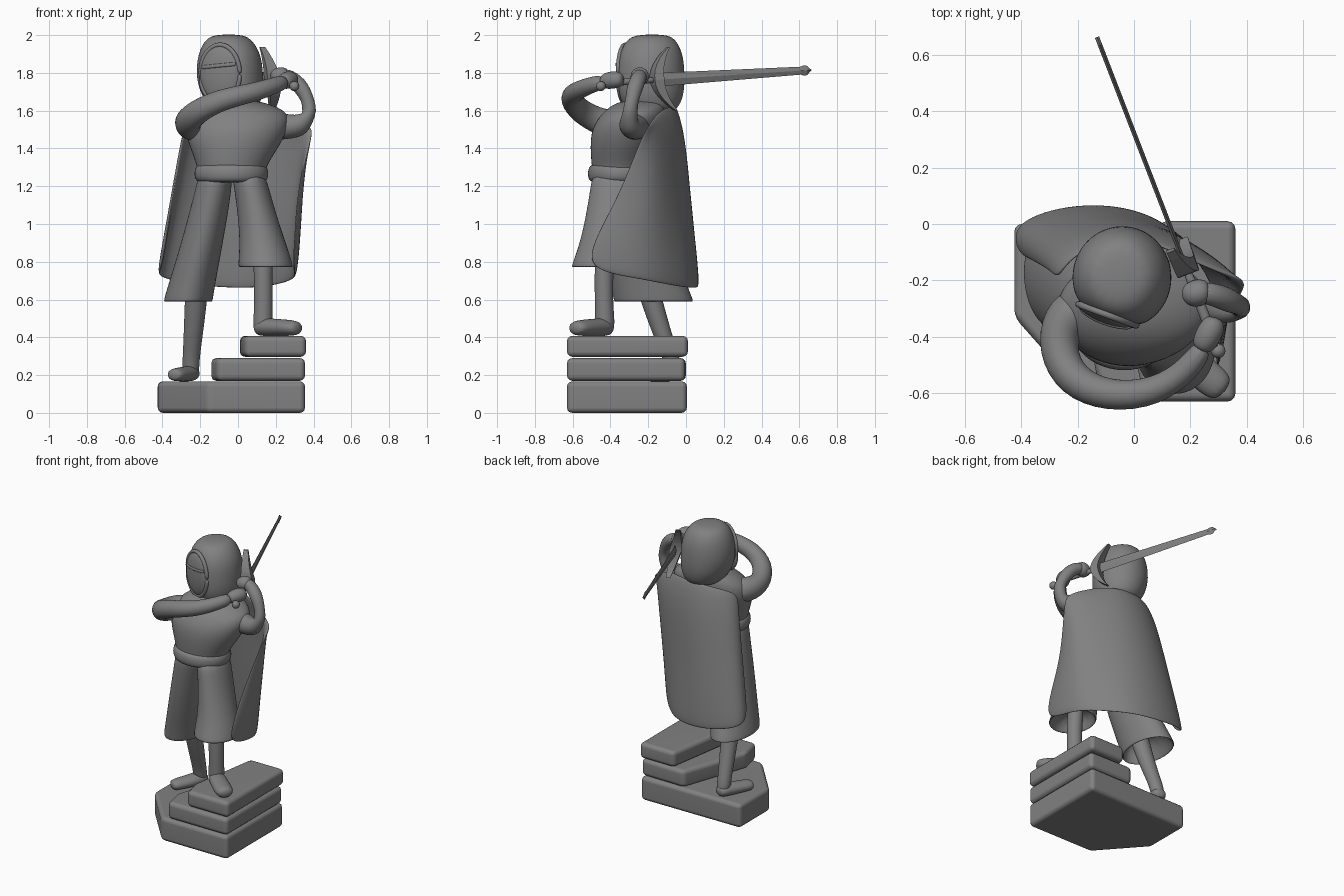
import bpy, bmesh, math
from mathutils import Vector, Matrix

cube = bpy.data.objects.get("Cube")
if cube:
    bpy.data.objects.remove(cube, do_unlink=True)

grey = bpy.data.materials.new("plain grey")
grey.use_nodes = True
tone = (0.22, 0.22, 0.22, 1)
grey.diffuse_color = tone
grey.node_tree.nodes["Principled BSDF"].inputs["Base Color"].default_value = tone


def finish(name, bm, subdivide=0, bevel=0, solid=0, smooth=True):
    """Turn a bmesh into a finished object with its modifiers."""
    bmesh.ops.recalc_face_normals(bm, faces=bm.faces)
    mesh = bpy.data.meshes.new(name)
    bm.to_mesh(mesh)
    bm.free()
    obj = bpy.data.objects.new(name, mesh)
    bpy.context.collection.objects.link(obj)
    mesh.materials.append(grey)
    if solid:
        mod = obj.modifiers.new("thickness", "SOLIDIFY")
        mod.thickness = solid
        mod.offset = 0
    if subdivide:
        mod = obj.modifiers.new("rounding", "SUBSURF")
        mod.levels = mod.render_levels = subdivide
    if bevel:
        mod = obj.modifiers.new("soft edges", "BEVEL")
        mod.width = bevel
        mod.segments = 3
    for p in mesh.polygons:
        p.use_smooth = smooth
    return obj


def bridge(bm, loops):
    """Skin a row of equal vertex loops and close both ends."""
    for a, b in zip(loops, loops[1:]):
        for k in range(len(a)):
            bm.faces.new((a[k - 1], a[k], b[k], b[k - 1]))
    bm.faces.new(loops[0])
    bm.faces.new(loops[-1])


def loft(name, rings, upright=False, sides=12, subdivide=2):
    """Skin rings of (x, y, z, radius, second radius), upright or along the path."""
    bm = bmesh.new()
    pts = [Vector(r[:3]) for r in rings]
    loops = []
    for i, r in enumerate(rings):
        way = pts[min(i + 1, len(pts) - 1)] - pts[max(i - 1, 0)]
        turn = Matrix.Identity(3) if upright else way.to_track_quat("Z", "Y").to_matrix()
        angles = [math.tau * k / sides for k in range(sides)]
        loops.append([bm.verts.new(pts[i] + turn @ Vector((r[3] * math.cos(a), r[-1] * math.sin(a), 0)))
                      for a in angles])
    bridge(bm, loops)
    return finish(name, bm, subdivide)


def slab(name, outline, low, high):
    bm = bmesh.new()
    face = bm.faces.new([bm.verts.new((x, y, low)) for x, y in outline])
    for v in bmesh.ops.extrude_face_region(bm, geom=[face])["geom"]:
        if isinstance(v, bmesh.types.BMVert):
            v.co.z = high
    obj = finish(name, bm, bevel=0.028)
    obj.modifiers.new("shading", "WEIGHTED_NORMAL")


# Stepped stone base
slab("base_slab", [(-.425, 0), (-.425, -.33), (-.16, -.63), (.355, -.63), (.355, .005)], 0, .167)
slab("middle_slab", [(.02, 0), (-.145, -.48), (-.11, -.63), (.355, -.63), (.355, -.005)], .17, .29)
slab("top_slab", [(.09, .01), (.01, -.5), (.04, -.63), (.36, -.63), (.36, .01)], .297, .408)

# Legs and feet
loft("right_leg", [(-.21, -.24, .8, .065), (-.222, -.185, .6, .062), (-.238, -.12, .4, .052),
                   (-.25, -.07, .27, .046), (-.25, -.06, .19, .048)], upright=True)
loft("right_foot", [(-.24, -.015, .205, .04, .03), (-.25, -.06, .21, .056, .045),
                    (-.285, -.14, .205, .056, .04), (-.325, -.22, .203, .052, .037), (-.345, -.255, .2, .04, .03)])
loft("left_leg", [(.13, -.42, .9, .056), (.133, -.435, .77, .052), (.135, -.435, .6, .05),
                  (.133, -.43, .5, .053), (.13, -.43, .43, .055)], upright=True)
loft("left_foot", [(.1, -.4, .45, .04), (.13, -.43, .455, .056, .05), (.2, -.49, .452, .06, .048),
                   (.275, -.555, .45, .064, .044), (.325, -.595, .448, .05, .037)])

# Wide trouser legs, hollow at the hem
loft("right_trouser", [(-.12, -.34, 1.28, .09, .14), (-.125, -.33, 1.2, .1, .15), (-.19, -.26, .9, .115, .19),
                       (-.25, -.19, .66, .13, .21), (-.265, -.17, .587, .137, .222),
                       (-.265, -.17, .585, .125, .21), (-.24, -.2, .72, .09, .15)], upright=True)
loft("left_trouser", [(.05, -.36, 1.28, .09, .14), (.07, -.365, 1.2, .095, .145), (.105, -.39, 1.03, .108, .148),
                      (.135, -.42, .88, .13, .153), (.147, -.44, .77, .155, .178),
                      (.147, -.44, .768, .14, .165), (.13, -.43, .87, .1, .11)], upright=True)

# Torso and belt
loft("torso", [(-.035, -.35, 1.22, .18, .145), (-.035, -.35, 1.3, .185, .155), (-.02, -.33, 1.4, .243, .185),
               (-.01, -.31, 1.5, .285, .2), (.01, -.28, 1.58, .28, .18), (.0, -.25, 1.63, .2, .15),
               (-.03, -.22, 1.66, .1, .1)], upright=True)
loft("belt", [(-.035, -.35, 1.22, .15, .12), (-.035, -.35, 1.222, .195, .17), (-.035, -.35, 1.265, .208, .18),
              (-.035, -.35, 1.315, .195, .17), (-.035, -.35, 1.317, .15, .12)], upright=True)

# Hood, flattened across the turned face opening
turned = Matrix.Translation((-.095, -.32, 1.795)) @ Matrix.Rotation(math.radians(-20), 4, "Z")
hood = loft("hood", [(-.02, -.18, 1.59, .1, .1), (-.02, -.185, 1.62, .135, .155), (-.035, -.19, 1.7, .173, .186),
                     (-.045, -.19, 1.8, .183, .188), (-.045, -.19, 1.9, .17, .178), (-.05, -.185, 1.97, .132, .14),
                     (-.05, -.18, 2.005, .08, .085)], upright=True, sides=16)
for v in hood.data.vertices:
    local = turned.inverted() @ v.co
    local.y = max(local.y, -.012)
    v.co = turned @ local

# Face mask, hood rim and eye slit
bm = bmesh.new()
bmesh.ops.create_uvsphere(bm, u_segments=32, v_segments=16, radius=1,
                          matrix=turned @ Matrix.Diagonal((.112, .036, .152, 1)))
finish("face_mask", bm)
circle = [math.tau * k / 24 for k in range(25)]
loft("hood_rim", [(*(turned @ Vector((.112 * math.cos(a), -.002, .155 * math.sin(a)))), .014) for a in circle],
     sides=8, subdivide=1)
sweep = [math.radians(d) for d in range(-64, 65, 16)]
loft("eye_slit", [(*(turned @ Vector((.107 * math.sin(a), -.035 * math.cos(a), .043 + .01 * math.sin(a)))), .006, .011)
                  for a in sweep], sides=8, subdivide=1)

# Arms and hands
loft("right_arm", [(-.17, -.28, 1.52, .09), (-.255, -.34, 1.52, .085), (-.275, -.45, 1.535, .075),
                   (-.22, -.56, 1.595, .068), (-.09, -.615, 1.66, .059), (.08, -.6, 1.695, .053),
                   (.2, -.51, 1.735, .045), (.25, -.43, 1.755, .04)])
loft("right_hand", [(.235, -.45, 1.75, .035), (.255, -.41, 1.76, .048), (.28, -.365, 1.765, .048),
                    (.29, -.33, 1.765, .03)])
loft("left_arm", [(.14, -.25, 1.52, .08), (.25, -.28, 1.515, .072), (.35, -.3, 1.52, .064),
                  (.388, -.295, 1.6, .054), (.355, -.28, 1.7, .047), (.29, -.25, 1.775, .042), (.22, -.24, 1.79, .04)])
loft("left_hand", [(.27, -.24, 1.785, .035), (.24, -.24, 1.785, .05), (.205, -.25, 1.78, .05),
                   (.18, -.26, 1.76, .03)])

# Sword, built along its own axis: forward, sideways, up
guard = Vector((.175, -.13, 1.765))
forward = Vector((-.305, .79, .05)).normalized()
side = forward.cross(Vector((0, 0, 1))).normalized()
up = side.cross(forward)


def place(f, s, u):
    return guard + forward * f + side * s + up * u


bm = bmesh.new()
stations = [(-.02, .036), (.79, .021), (.805, .026), (.825, .026), (.852, .002)]
bridge(bm, [[bm.verts.new(place(f, *c)) for c in ((.008, 0), (0, w), (-.008, 0), (0, -w))] for f, w in stations])
finish("sword_blade", bm, smooth=False)

# Crescent guard with tips swept toward the blade
bm = bmesh.new()
loops = []
for k in range(-6, 7):
    t = k / 6
    thick = .005 + .022 * (1 - t * t)
    mid = .085 * t * t - .025
    loops.append([bm.verts.new(place(mid + a * thick, b * (.04 - .025 * abs(t)) - .03 * t, .168 * t))
                  for a, b in ((-1, -1), (1, -1), (1, 1), (-1, 1))])
bridge(bm, loops)
finish("sword_guard", bm, smooth=False)
loft("sword_grip", [(*place(f, 0, 0), .02) for f in (-.34, -.2, 0)], sides=8, subdivide=1)
bm = bmesh.new()
bmesh.ops.create_uvsphere(bm, u_segments=16, v_segments=10, radius=.026,
                          matrix=Matrix.Translation(place(-.345, 0, -.015)))
finish("sword_pommel", bm)

# Cape draped from the shoulders, wrapping further round the left side
rows = [
    ([1.55, 1.6, 1.63, 1.63, 1.62, 1.57, 1.51],
     [(-.27, -.2), (-.23, -.12), (-.1, -.06), (.06, -.06), (.18, -.12), (.3, -.17), (.4, -.2)]),
    ([1.46] * 7,
     [(-.295, -.17), (-.28, -.09), (-.13, -.015), (.05, -.01), (.2, -.07), (.35, -.16), (.39, -.24)]),
    ([1.15] * 7,
     [(-.345, -.14), (-.345, -.05), (-.16, .02), (.03, .01), (.2, -.07), (.355, -.2), (.31, -.36)]),
    ([.9] * 7,
     [(-.385, -.12), (-.4, -.02), (-.2, .05), (.03, .03), (.18, -.06), (.34, -.22), (.3, -.51)]),
    ([.75, .71, .66, .65, .66, .7, .75],
     [(-.41, -.1), (-.435, .01), (-.2, .075), (.03, .05), (.17, -.05), (.315, -.23), (.29, -.53)]),
]
bm = bmesh.new()
grid = [[bm.verts.new((x, y, z)) for z, (x, y) in zip(*row)] for row in rows]
for a, b in zip(grid, grid[1:]):
    for k in range(len(a) - 1):
        bm.faces.new((a[k], a[k + 1], b[k + 1], b[k]))
finish("cape", bm, subdivide=3, solid=.025)
